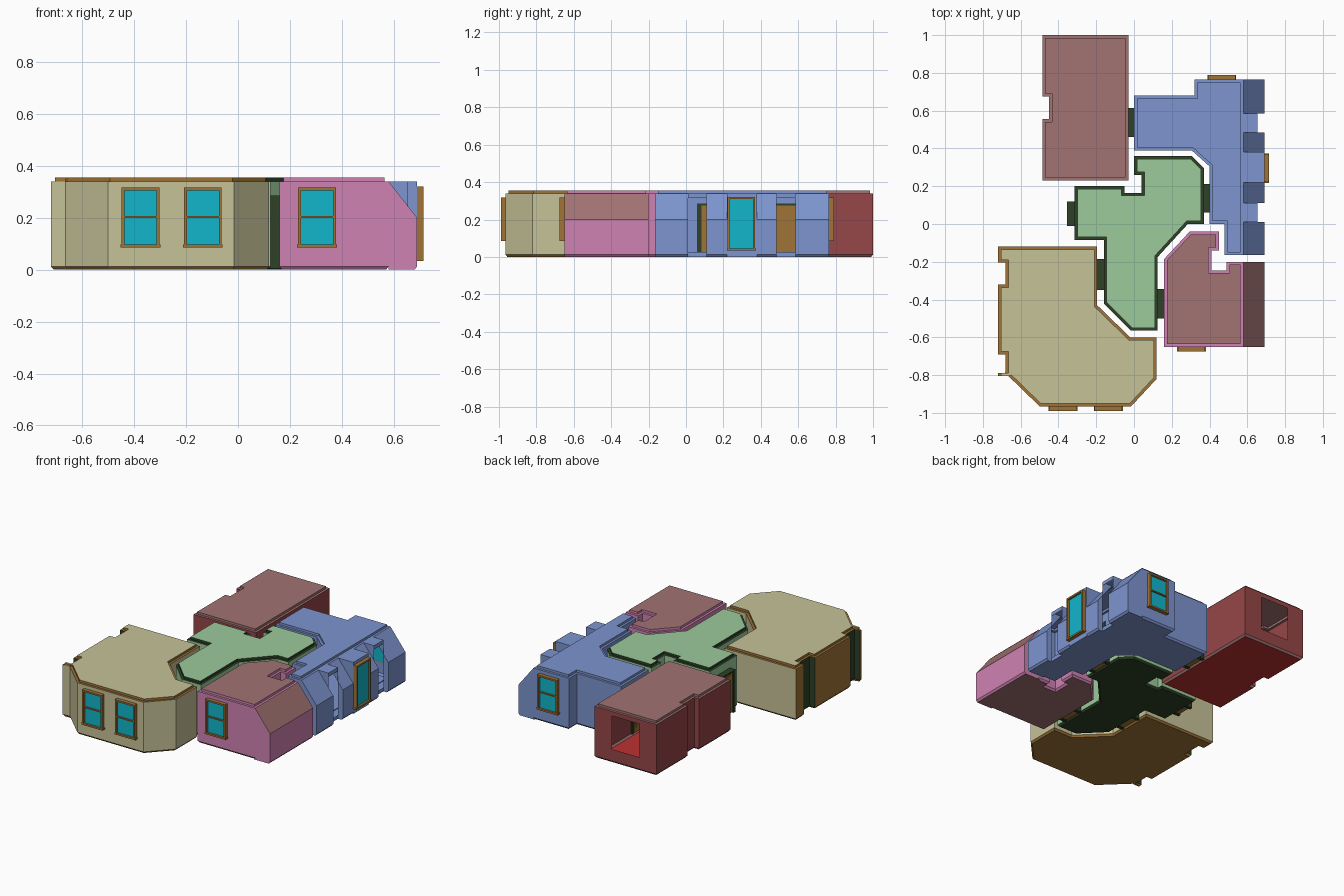
import bpy, bmesh
from mathutils import Vector

cube = bpy.data.objects.get("Cube")
if cube:
    bpy.data.objects.remove(cube, do_unlink=True)

# ---- colours ----
PALETTE = {
    "tan": "C6C298", "brown": "A07437", "light green": "9BCB9B",
    "dark green": "2D4126", "blue": "7D95CF", "brick red": "964648",
    "floor red": "BE3030", "dusty rose": "A27272", "pink": "CF82B2",
    "cyan glass": "12B6CC"}
NAMES = list(PALETTE)


def linear(c):
    return c / 12.92 if c < 0.04045 else ((c + 0.055) / 1.055) ** 2.4


MATS = []
for name, code in PALETTE.items():
    rgb = [linear(v / 255) for v in bytes.fromhex(code)] + [1]
    m = bpy.data.materials.new(name)
    m.use_nodes = True
    m.diffuse_color = rgb
    m.node_tree.nodes["Principled BSDF"].inputs["Base Color"].default_value = rgb
    MATS.append(m)
M = NAMES.index

WALL_TOP, TOP, BASE, INSET = 0.34, 0.355, 0.012, 0.015
EAVE_IN, EAVE_OUT, EAVE_Z, ALCOVE_X = 0.58, 0.69, 0.2, 0.655


def finish(bm, name):
    mesh = bpy.data.meshes.new(name)
    bm.to_mesh(mesh)
    bm.free()
    for m in MATS:
        mesh.materials.append(m)
    ob = bpy.data.objects.new(name, mesh)
    bpy.context.scene.collection.objects.link(ob)
    return ob


def face(bm, pts, mat):
    f = bm.faces.new([bm.verts.new(p) for p in pts])
    f.material_index = M(mat)
    return f


def box(bm, a, b, mat):
    lo = Vector([min(p) for p in zip(a, b)])
    hi = Vector([max(p) for p in zip(a, b)])
    verts = bmesh.ops.create_cube(bm, size=1)["verts"]
    for v in verts:
        v.co = [(l + h) / 2 + c * (h - l) for l, h, c in zip(lo, hi, v.co)]
        for f in v.link_faces:
            f.material_index = M(mat)


# ---- room shell: chamfered floor, walls, stepped cornice, ceiling ----
def room(pts, wall, trim, floor, ceiling, open_east=False):
    bm = bmesh.new()
    bottom = bm.faces.new([bm.verts.new((x, y, BASE)) for x, y in reversed(pts)])
    top = bm.faces.new([bm.verts.new((x, y, WALL_TOP)) for x, y in pts])
    lo, hi = list(reversed(bottom.verts[:])), top.verts[:]
    for i in range(len(pts)):
        j = (i + 1) % len(pts)
        bm.faces.new((lo[i], lo[j], hi[j], hi[i]))
    bm.normal_update()
    bmesh.ops.inset_region(bm, faces=[bottom], thickness=0.01, depth=BASE,
                           use_even_offset=True)
    bmesh.ops.inset_region(bm, faces=[top], thickness=INSET, depth=0,
                           use_even_offset=True)
    ext = bmesh.ops.extrude_face_region(bm, geom=[top])["geom"]
    bmesh.ops.translate(bm, vec=(0, 0, TOP - WALL_TOP),
                        verts=[g for g in ext if isinstance(g, bmesh.types.BMVert)])
    if top.is_valid:
        bmesh.ops.delete(bm, geom=[top], context="FACES_ONLY")
    bm.normal_update()
    for f in bm.faces:
        z = f.calc_center_median().z
        if z < 0.001:
            f.material_index = M(floor)
        elif z > TOP - 0.001:
            f.material_index = M(ceiling)
        elif z < BASE or z > WALL_TOP - 0.001:
            f.material_index = M(trim)
        else:
            f.material_index = M(wall)
    if open_east:
        gone = [f for f in bm.faces if f.normal.x > 0.9
                and f.calc_center_median().x > EAVE_IN - 0.001]
        bmesh.ops.delete(bm, geom=gone, context="FACES")
    return bm


# ---- sloped eave strip along the east side ----
def eave(bm, y0, y1, wall, slope, floor):
    prof = [(EAVE_IN, WALL_TOP), (EAVE_OUT, EAVE_Z), (EAVE_OUT, BASE),
            (EAVE_OUT - 0.01, 0), (EAVE_IN - 0.01, 0)]
    for (a, b), mat in zip(zip(prof, prof[1:]), (slope, wall, wall, floor)):
        face(bm, [(a[0], y0, a[1]), (b[0], y0, b[1]),
                  (b[0], y1, b[1]), (a[0], y1, a[1])], mat)


def side(bm, y, prof, mat):
    face(bm, [(x, y, z) for x, z in prof], mat)


EAVE_END = [(EAVE_IN, 0), (EAVE_OUT - 0.01, 0), (EAVE_OUT, BASE),
            (EAVE_OUT, EAVE_Z), (EAVE_IN, WALL_TOP)]

# ---- front right-hand hall, tan ----
bm = room([(-.72, -.12), (-.72, -.205), (-.68, -.205), (-.68, -.32), (-.72, -.32),
           (-.72, -.69), (-.68, -.69), (-.68, -.79), (-.72, -.79), (-.72, -.805),
           (-.665, -.805), (-.5, -.965), (-.015, -.965), (.12, -.82), (.12, -.6),
           (-.02, -.6), (-.195, -.43), (-.195, -.12)],
          "tan", "brown", "brown", "tan")
for f in bm.faces:
    c = f.calc_center_median()
    if c.x < -0.67 and f.material_index == M("tan") and c.z < WALL_TOP:
        if f.normal.x < -0.9:
            f.material_index = M("brown" if c.x < -0.7 else "dark green")
        elif abs(f.normal.y) > 0.9 and c.y < -0.2 and c.y > -0.8:
            f.material_index = M("dark green")
finish(bm, "tan_room")

# ---- central hallway, green ----
finish(room([(0, .36), (0, .26), (.04, .26), (.04, .165), (-.05, .165), (-.05, .2),
             (-.315, .2), (-.315, -.085), (-.16, -.085), (-.16, -.42),
             (-.015, -.565), (.125, -.565), (.125, -.175), (.285, 0), (.37, 0),
             (.37, .295), (.305, .36)],
            "light green", "dark green", "dark green", "light green"), "green_hall")

# ---- back room, red, with a window opening ----
bm = room([(-.485, .23), (-.03, .23), (-.03, 1), (-.485, 1), (-.485, .675),
           (-.45, .675), (-.45, .555), (-.485, .555)],
          "brick red", "dusty rose", "floor red", "dusty rose")
X0, X1, Z0, Z1 = -.36, -.16, .09, .31
for co, no in [((X0, 0, 0), (1, 0, 0)), ((X1, 0, 0), (1, 0, 0)),
               ((0, 0, Z0), (0, 0, 1)), ((0, 0, Z1), (0, 0, 1))]:
    back = [f for f in bm.faces if f.normal.y > 0.9 and f.material_index == M("brick red")
            and f.calc_center_median().y > 0.99]
    geom = set(back) | {e for f in back for e in f.edges} | {v for f in back for v in f.verts}
    bmesh.ops.bisect_plane(bm, geom=list(geom), plane_co=co, plane_no=no)
    bm.normal_update()
hole = []
for f in bm.faces:
    c = f.calc_center_median()
    if c.y > 0.99 and X0 < c.x < X1 and Z0 < c.z < Z1:
        hole.append(f)
bmesh.ops.delete(bm, geom=hole, context="FACES")
finish(bm, "red_room")

# ---- front left-hand room, pink with a sloped roof side ----
bm = room([(.16, -.65), (EAVE_IN, -.65), (EAVE_IN, -.2), (.49, -.2), (.49, -.245),
           (.41, -.245), (.41, -.14), (.45, -.14), (.45, -.04), (.295, -.04),
           (.16, -.185)], "pink", "pink", "dusty rose", "dusty rose", True)
eave(bm, -.65, -.2, "pink", "dusty rose", "dusty rose")
for y in (-.65, -.2):
    side(bm, y, EAVE_END, "pink")
finish(bm, "pink_room")

# ---- long blue room with eaves, dormer and two alcoves ----
bm = room([(0, .39), (.305, .39), (.4, .305), (.4, 0), (.48, 0), (.48, -.165),
           (EAVE_IN, -.165), (EAVE_IN, .765), (.32, .765), (.32, .68), (0, .68)],
          "blue", "blue", "blue", "blue", True)
for y0, y1 in [(-.165, .01), (.11, .22), (.38, .485), (.585, .765)]:
    eave(bm, y0, y1, "blue", "blue", "blue")
for y in (-.165, .765):
    side(bm, y, EAVE_END, "blue")
SLOPE_Z = WALL_TOP + (ALCOVE_X - EAVE_IN) * (EAVE_Z - WALL_TOP) / (EAVE_OUT - EAVE_IN)
for y0, y1, out in [(.22, .38, EAVE_OUT), (.01, .11, ALCOVE_X), (.485, .585, ALCOVE_X)]:
    z_cut = EAVE_Z if out == EAVE_OUT else SLOPE_Z
    for z in (0, WALL_TOP):
        face(bm, [(EAVE_IN - .01, y0, z), (out, y0, z), (out, y1, z),
                  (EAVE_IN - .01, y1, z)], "blue")
    # alcoves stay open between a low sill and a lintel
    spans = [(0, WALL_TOP)] if out == EAVE_OUT else [(0, .025), (.315, WALL_TOP)]
    for a, b in spans:
        face(bm, [(out, y0, a), (out, y1, a), (out, y1, b), (out, y0, b)], "blue")
    for y in (y0, y1):
        side(bm, y, [(EAVE_IN, WALL_TOP), (out, WALL_TOP), (out, z_cut)], "blue")
        if out == ALCOVE_X:
            side(bm, y, [(out, 0), (EAVE_OUT - .01, 0), (EAVE_OUT, BASE),
                         (EAVE_OUT, EAVE_Z), (out, SLOPE_Z)], "blue")
finish(bm, "blue_room")


# ---- windows: frame bars around a pane ----
def window(name, axis, wall, sign, u0, u1, z0, z1, midbar=True):
    bm = bmesh.new()
    t, depth = 0.011, 0.025

    def part(ua, ub, za, zb, d0, d1, mat):
        a, b = wall + sign * d0, wall + sign * d1
        if axis == "x":
            box(bm, (ua, a, za), (ub, b, zb), mat)
        else:
            box(bm, (a, ua, za), (b, ub, zb), mat)

    part(u0, u0 + t, z0, z1, -.004, depth, "brown")
    part(u1 - t, u1, z0, z1, -.004, depth, "brown")
    part(u0, u1, z1 - t, z1, -.004, depth, "brown")
    part(u0 - .004, u1 + .004, z0 - .004, z0 + t - .004, -.004, depth, "brown")
    if midbar:
        mid = (z0 + z1) / 2
        part(u0, u1, mid - .004, mid + .004, -.004, depth - .004, "brown")
    part(u0 + .005, u1 - .005, z0, z1 - .005, -.006, .012, "cyan glass")
    finish(bm, name)


window("front_window_right", "x", -.965, -1, -.448, -.303, .09, .317)
window("front_window_middle", "x", -.965, -1, -.208, -.063, .09, .317)
window("front_window_left", "x", -.65, -1, .232, .377, .09, .317)
window("back_window", "x", .765, 1, .392, .537, .09, .317)
window("dormer_glass_door", "y", EAVE_OUT, 1, .222, .37, .037, .32, False)


# ---- doors bridging the rooms: frame, leaf and raised panels ----
def door(name, x0, x1, y0, y1, proud):
    bm = bmesh.new()
    top, t = 0.285, 0.022
    for a, b in [(y0, y0 + t), (y1 - t, y1)]:
        box(bm, (x0, a, 0.005), (x1, b, top), "dark green")
    box(bm, (x0, y0, top - t / 2), (x1, y1, top), "dark green")
    box(bm, (x0 - proud, y0 + t, .01), (x1 + proud, y1 - t, top - t / 2), "brown")
    for za, zb in [(.04, .115), (.14, .26)]:
        box(bm, (x0 - proud - .004, y0 + t + .015, za),
            (x1 + proud + .004, y1 - t - .015, zb), "brown")
    finish(bm, name)


door("door_tan_room", -.2, -.155, -.35, -.185, .003)
door("door_pink_room", .12, .165, -.5, -.345, .003)
door("door_blue_room", .365, .405, .06, .212, .003)
door("door_red_room", -.035, .005, .46, .615, .003)
door("door_outer", -.355, -.31, -.01, .12, -.008)
